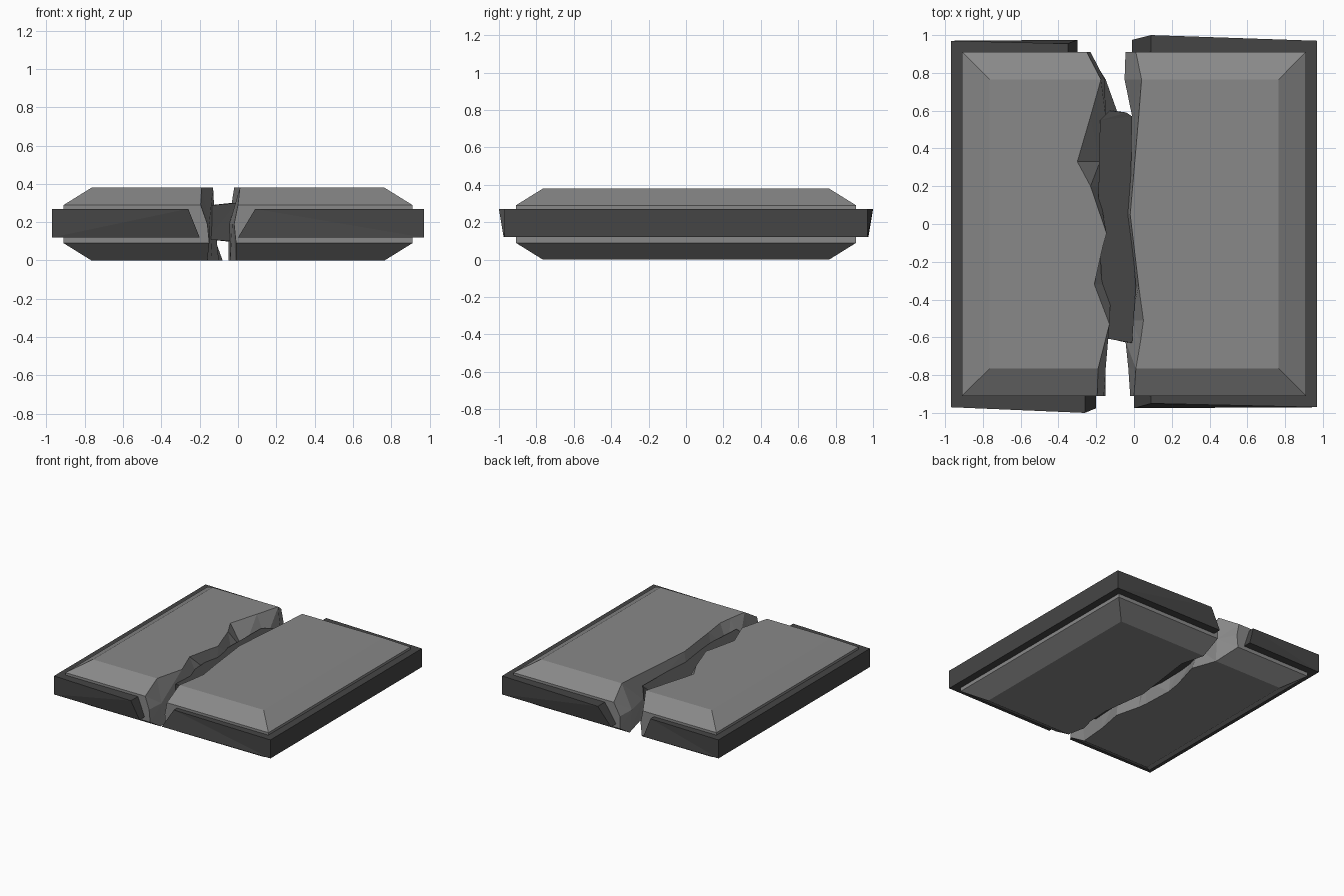
import bpy, bmesh
from math import radians

if "Cube" in bpy.data.objects:
    bpy.data.objects.remove(bpy.data.objects["Cube"])


def material(name, shade):
    m = bpy.data.materials.new(name)
    m.diffuse_color = (shade, shade, shade, 1)
    m.use_nodes = True
    m.node_tree.nodes["Principled BSDF"].inputs["Base Color"].default_value = m.diffuse_color
    return m


DARK = material("dark_stone", 0.06)
STONE = material("grey_stone", 0.25)


def loft(name, sections, mat):
    """Skin a row of equal-length closed sections and cap both ends."""
    bm = bmesh.new()
    rings = [[bm.verts.new(p) for p in s] for s in sections]
    n = len(rings[0])
    for a, b in zip(rings, rings[1:]):
        for i in range(n):
            j = (i + 1) % n
            bm.faces.new((a[i], a[j], b[j], b[i]))
    bm.faces.new(rings[0])
    bm.faces.new(rings[-1])
    bmesh.ops.remove_doubles(bm, verts=bm.verts, dist=0.0005)
    bmesh.ops.triangulate(bm, faces=bm.faces)
    bmesh.ops.recalc_face_normals(bm, faces=bm.faces)
    bmesh.ops.dissolve_limit(bm, angle_limit=radians(0.5),
                             verts=bm.verts, edges=bm.edges)
    me = bpy.data.meshes.new(name)
    bm.to_mesh(me)
    bm.free()
    me.materials.append(mat)
    ob = bpy.data.objects.new(name, me)
    bpy.context.collection.objects.link(ob)
    return ob


def slab(name, side, crack):
    """Chamfered half slab; crack rows are y, x at bottom, middle and top."""
    sections = []
    for y, xb, xm, xt in crack:
        end = abs(y) > 0.9
        lo, hi = (0.09, 0.29) if end else (0, 0.38)
        edge = 0.91 if end else 0.765
        sections.append([(xb, y, lo), (xm, y, 0.19), (xt, y, hi),
                         (side * edge, y, hi), (side * 0.91, y, 0.29),
                         (side * 0.91, y, 0.09), (side * edge, y, lo)])
    # keep the outer wall straight between the end chamfers
    return loft(name, sections, STONE)


# Two halves of the broken slab
slab("left_slab", -1, [
    (-0.91, -0.15, -0.16, -0.195), (-0.765, -0.16, -0.15, -0.19),
    (-0.53, -0.14, -0.13, -0.13), (-0.32, -0.10, -0.12, -0.21),
    (-0.12, -0.15, -0.17, -0.165), (-0.05, -0.16, -0.15, -0.145),
    (0.20, -0.17, -0.19, -0.23), (0.33, -0.15, -0.18, -0.30),
    (0.57, -0.08, -0.15, -0.23), (0.765, -0.15, -0.155, -0.175),
    (0.91, -0.24, -0.23, -0.25)])
slab("right_slab", 1, [
    (-0.91, -0.01, -0.02, 0.0), (-0.765, -0.01, -0.03, 0.01),
    (-0.62, -0.04, -0.045, 0.035), (-0.51, -0.01, -0.02, 0.05),
    (-0.33, 0.0, 0.0, 0.025), (0.05, -0.05, -0.05, -0.02),
    (0.57, 0.02, -0.01, 0.025), (0.765, -0.03, -0.05, 0.04),
    (0.91, -0.045, -0.045, 0.01)])


def band(name, side, front, back):
    """U-shaped rim; each end is (top x, top y, bottom x, bottom y)."""
    def end(e, s):
        tx, ty, bx, by = e
        return [(bx, by, 0.12), (tx, ty, 0.27),
                (tx, s * 0.88, 0.27), (bx, s * 0.88, 0.12)]

    def corner(s):
        o, i = 0.97, 0.88
        return [(side * o, s * o, 0.12), (side * o, s * o, 0.27),
                (side * i, s * i, 0.27), (side * i, s * i, 0.12)]
    return loft(name, [end(front, -1), corner(-1), corner(1), end(back, 1)], DARK)


# Dark rim around each half, splayed at the break
band("left_rim", -1, (-0.26, -1.0, -0.20, -0.975), (-0.35, 0.955, -0.30, 0.975))
band("right_rim", 1, (0.09, -0.95, 0.0, -0.975), (0.09, 1.0, -0.01, 0.975))


# Rough dark core bridging the crack
def core_section(y0, y1, x0, x1):
    return [(x0, y0, 0.11), (x0 - 0.02, y0, 0.285),
            (x1 + 0.02, y1, 0.30), (x1, y1, 0.10)]


loft("crack_core", [core_section(-0.60, -0.63, -0.16, -0.03),
                    core_section(-0.33, -0.33, -0.15, -0.01),
                    core_section(0.05, 0.05, -0.17, -0.04),
                    core_section(0.55, 0.57, -0.16, -0.03)], DARK)
loft("core_tip", [core_section(0.55, 0.57, -0.16, -0.03),
                  core_section(0.60, 0.59, -0.11, -0.06)], DARK)
